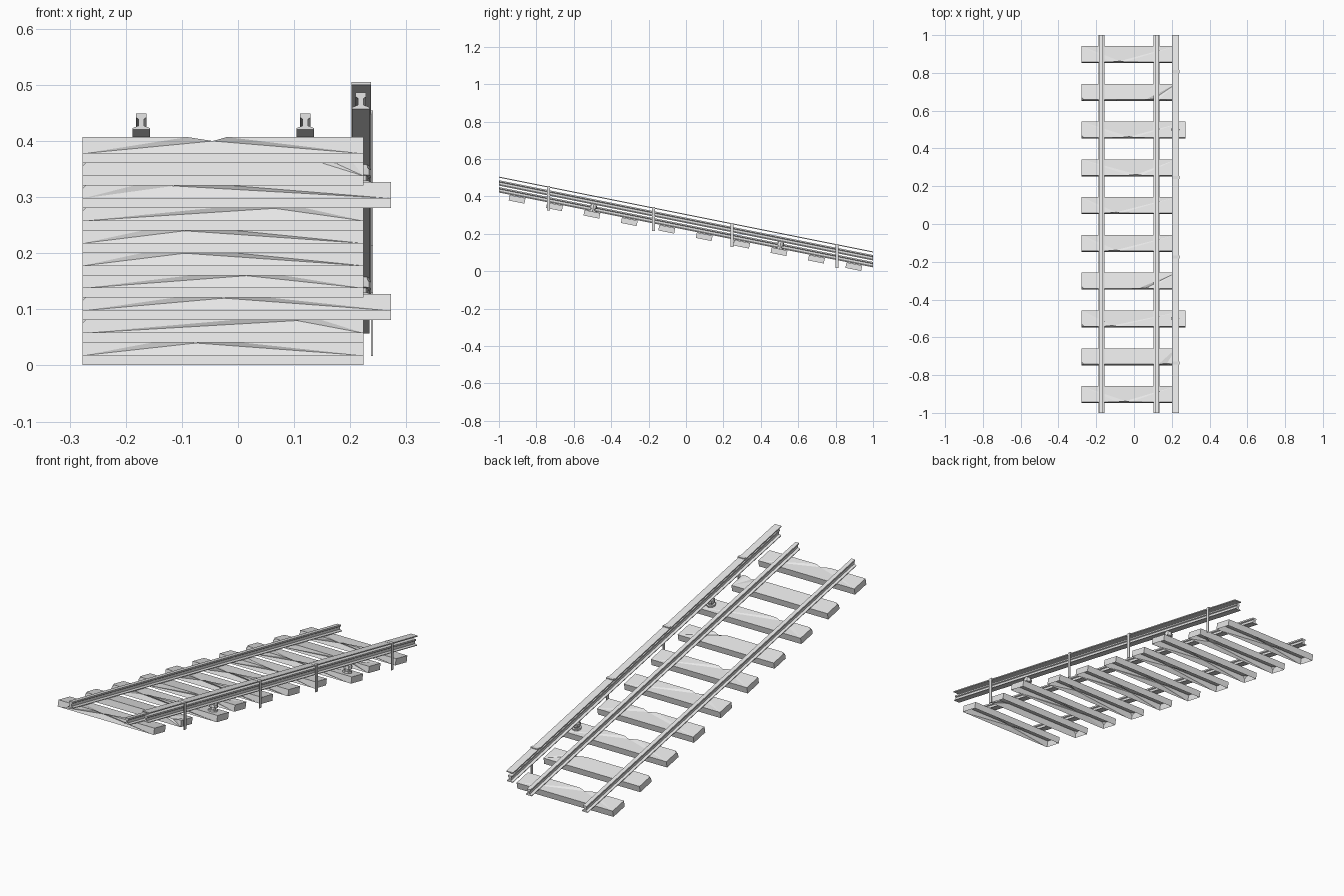
import bpy, bmesh, math
from mathutils import Matrix, Vector

cube = bpy.data.objects.get("Cube")
if cube:
    bpy.data.objects.remove(cube, do_unlink=True)

SLOPE = 0.2                      # drop per unit of y
BED = 0.2185                     # sleeper top height at y = 0
TILT = Matrix.Rotation(-math.atan(SLOPE), 4, 'X')

grey = bpy.data.materials.new("light_grey")
grey.use_nodes = True
colour = (0.8, 0.8, 0.8, 1)
grey.diffuse_color = colour
grey.node_tree.nodes["Principled BSDF"].inputs["Base Color"].default_value = colour


def on_bed(x, y, lift=0):
    return Matrix.Translation((x, y, BED - SLOPE * y + lift))


def finish(name, bm, matrix=Matrix()):
    mesh = bpy.data.meshes.new(name)
    bm.to_mesh(mesh)
    bm.free()
    mesh.materials.append(grey)
    obj = bpy.data.objects.new(name, mesh)
    obj.matrix_world = matrix
    bpy.context.collection.objects.link(obj)
    return obj


def add_box(bm, lo, hi):
    lo, hi = Vector(lo), Vector(hi)
    size = Matrix.Diagonal((*(hi - lo), 1))
    return bmesh.ops.create_cube(bm, size=1, matrix=Matrix.Translation((lo + hi) / 2) @ size)


def sloped_bar(name, half_profile, x, base):
    """Mirrored profile swept along the slope with upright ends."""
    outline = half_profile + [(-px, pz) for px, pz in reversed(half_profile)]
    bm = bmesh.new()
    rings = [[bm.verts.new((x + px, y, base + pz - SLOPE * y)) for px, pz in outline]
             for y in (-1, 1)]
    for ring in rings:
        bm.faces.new(ring)
    for k in range(len(outline)):
        n = (k + 1) % len(outline)
        bm.faces.new((rings[0][k], rings[0][n], rings[1][n], rings[1][k]))
    bmesh.ops.recalc_face_normals(bm, faces=bm.faces)
    finish(name, bm)


# Running rails, power rail and its cover board
rail = [(0.0155, 0), (0.0155, 0.003), (0.005, 0.007), (0.005, 0.019),
        (0.0095, 0.022), (0.0095, 0.029)]
sloped_bar("right_running_rail", rail, -0.1725, 0.22)
sloped_bar("left_running_rail", rail, 0.12, 0.22)
sloped_bar("power_rail", rail, 0.219, 0.257)
sloped_bar("cover_board", [(0.0175, 0), (0.0175, 0.005)], 0.2195, 0.30)


# Worn sleepers, hollow underneath
def sleeper(i, nick, chipped):
    long_one = i in (2, 7)
    right = 0.273 if long_one else 0.224
    half, deep = 0.043, 0.03
    bm = bmesh.new()
    add_box(bm, (-0.277, -half, -deep), (right, half, 0))
    bm.normal_update()
    bmesh.ops.delete(bm, geom=[f for f in bm.faces if f.normal.z < -0.9], context='FACES')
    if chipped:
        corner = min(bm.verts, key=lambda v: v.co.x + v.co.y - v.co.z)
        bmesh.ops.bevel(bm, geom=[corner], offset=0.012, affect='VERTICES')
    front = [e for e in bm.edges
             if all(v.co.z > -1e-4 and v.co.y < 1e-4 - half for v in e.verts)]
    edge = max(front, key=lambda e: e.calc_length())
    start, end = sorted(edge.verts, key=lambda v: v.co.x)
    for dx, dent in ((-0.04, 0), (0.005, 0.006), (0.03, 0)):
        _, vert = bmesh.utils.edge_split(edge, start, 0.3)
        vert.co = (nick + dx, dent - half, -dent)
        start, edge = vert, bm.edges.get((vert, end))
    bmesh.ops.triangulate(bm, faces=[f for f in bm.faces if len(f.verts) > 4])
    finish(f"sleeper_{i + 1}", bm, on_bed(0, (i - 4.5) * 0.2) @ TILT)


for i, nick in enumerate((-0.05, 0.17, -0.12, 0.06, -0.1, -0.1, 0.01, -0.03, 0.1, -0.08)):
    sleeper(i, nick, i in (1, 2, 3, 7, 8))

# Spool insulators on the long sleepers
for i, y in enumerate((-0.5, 0.5)):
    bm = bmesh.new()
    for low, high, r1, r2 in ((0, 0.008, 0.021, 0.021), (0.008, 0.018, 0.013, 0.013),
                              (0.018, 0.03, 0.02, 0.02), (0.03, 0.04, 0.018, 0.014)):
        bmesh.ops.create_cone(bm, cap_ends=True, segments=8, radius1=r1, radius2=r2,
                              depth=high - low,
                              matrix=Matrix.Translation((0, 0, (low + high) / 2)))
    finish(f"insulator_{i + 1}", bm, on_bed(0.219, y) @ TILT)

# Thin upright hangers with a clip over the cover board
for i, y in enumerate((-0.735, -0.175, 0.245, 0.808)):
    bm = bmesh.new()
    add_box(bm, (0.237, -0.008, -0.04), (0.2405, 0.008, 0.088))
    add_box(bm, (0.205, -0.008, 0.084), (0.2405, 0.008, 0.089))
    finish(f"hanger_{i + 1}", bm, on_bed(0, y))
